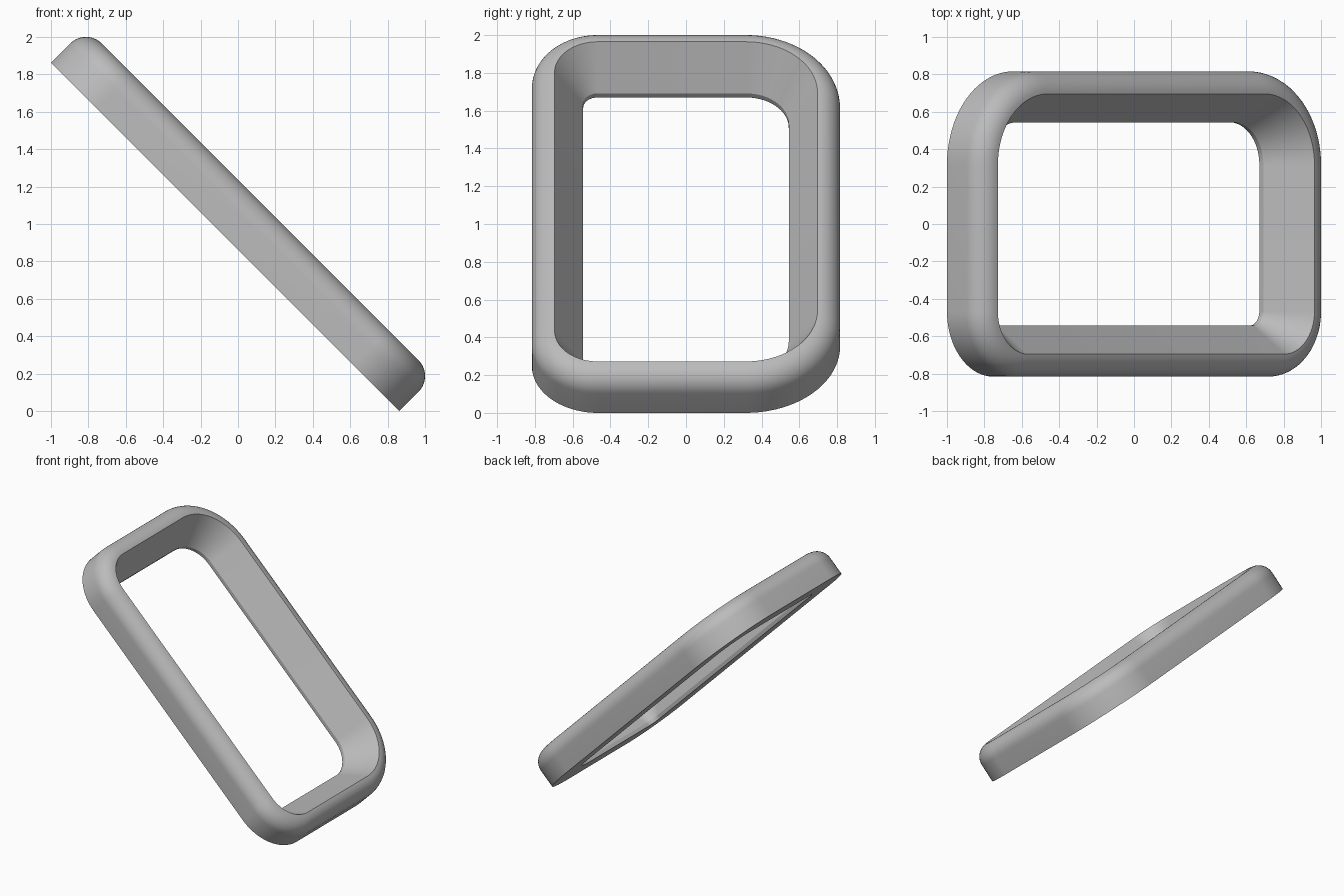
import bpy
import bmesh
from math import sin, cos, pi, radians, sqrt
from mathutils import Matrix, Vector

cube = bpy.data.objects.get("Cube")
if cube:
    bpy.data.objects.remove(cube)

HALF_LENGTH, HALF_WIDTH = 1.317, 0.816
THICK, FILLET, RIM = 0.265, 0.12, 0.272
RADIUS_BACK, RADIUS_FRONT = 0.5, 0.35
CORNER_STEPS, FILLET_STEPS = 20, 10


def ring_points(inset, height):
    """Rounded rectangle, inset from the outer outline."""
    corners = [(1, 1, RADIUS_BACK), (-1, 1, RADIUS_BACK),
               (-1, -1, RADIUS_FRONT), (1, -1, RADIUS_FRONT)]
    points = []
    for quarter, (sx, sy, radius) in enumerate(corners):
        cx, cy = sx * (HALF_LENGTH - radius), sy * (HALF_WIDTH - radius)
        for i in range(CORNER_STEPS + 1):
            a = pi / 2 * (quarter + i / CORNER_STEPS)
            r = radius - inset
            points.append(Vector((cx + r * cos(a), cy + r * sin(a), height)))
    return points


# Wall section as (inset, height): outer wall, rounded shoulder, sloped inside, lip
section = [(0, 0)]
for i in range(FILLET_STEPS + 1):
    a = pi / 2 * i / FILLET_STEPS
    section.append((FILLET * (1 - cos(a)), THICK - FILLET + FILLET * sin(a)))
section += [(RIM, 0.03), (RIM, 0)]

# Sweep the section around the outline
bm = bmesh.new()
rings = [[bm.verts.new(p) for p in ring_points(*s)] for s in section]
for k, ring in enumerate(rings):
    above = rings[(k + 1) % len(rings)]
    for i in range(len(ring)):
        j = (i + 1) % len(ring)
        bm.faces.new((ring[i], ring[j], above[j], above[i]))
bmesh.ops.recalc_face_normals(bm, faces=bm.faces)

# Tilt the frame so it leans from upper right to lower left
base = HALF_LENGTH - 1 / sqrt(2)
tilt = Matrix.Rotation(radians(45), 4, 'Y')
bm.transform(tilt @ Matrix.Translation((-1 / sqrt(2), 0, base)))

mesh = bpy.data.meshes.new("bezel_frame")
bm.to_mesh(mesh)
bm.free()
frame = bpy.data.objects.new("bezel_frame", mesh)
bpy.context.collection.objects.link(frame)

# Plain grey finish
grey = bpy.data.materials.new("mid_grey")
grey.use_nodes = True
colour = (0.5, 0.5, 0.5, 1)
grey.diffuse_color = colour
grey.node_tree.nodes["Principled BSDF"].inputs["Base Color"].default_value = colour
mesh.materials.append(grey)

bpy.context.view_layer.objects.active = frame
frame.select_set(True)
bpy.ops.object.shade_smooth_by_angle(angle=radians(28))
